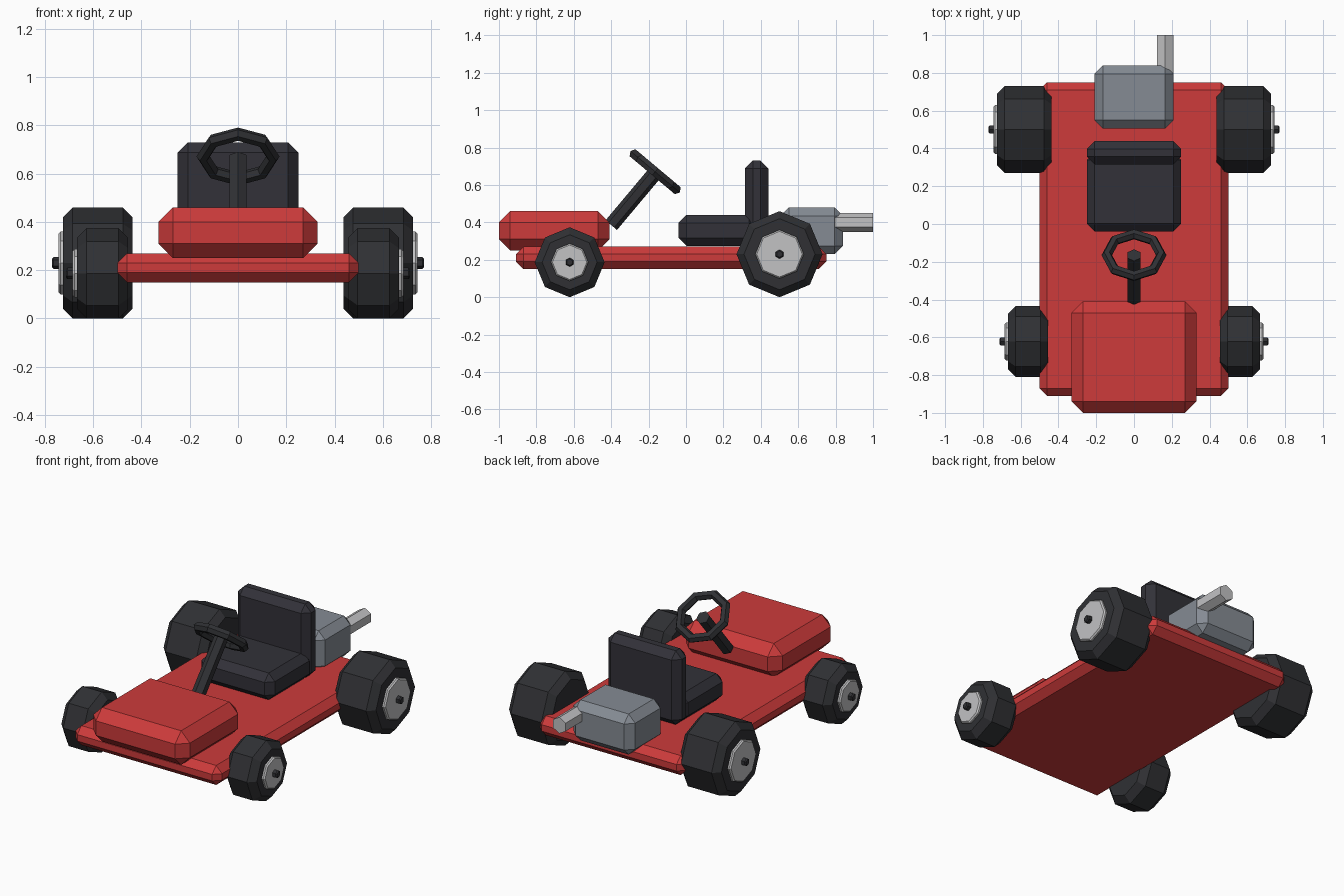
import bpy, bmesh
from math import pi, radians, cos, sin
from mathutils import Matrix

if "Cube" in bpy.data.objects:
    bpy.data.objects.remove(bpy.data.objects["Cube"])


def material(name, rgb):
    mat = bpy.data.materials.new(name)
    mat.use_nodes = True
    mat.diffuse_color = (*rgb, 1)
    mat.node_tree.nodes["Principled BSDF"].inputs["Base Color"].default_value = (*rgb, 1)
    return mat


RED = material("red paint", (0.61, 0.043, 0.043))
RUBBER = material("black rubber", (0.029, 0.03, 0.034))
SEAT = material("seat black", (0.032, 0.031, 0.04))
GREY = material("engine grey", (0.235, 0.26, 0.295))
METAL = material("light metal", (0.54, 0.54, 0.55))


def finish(name, bm, mat):
    bmesh.ops.recalc_face_normals(bm, faces=bm.faces)
    mesh = bpy.data.meshes.new(name)
    bm.to_mesh(mesh)
    bm.free()
    mesh.materials.append(mat)
    obj = bpy.data.objects.new(name, mesh)
    bpy.context.collection.objects.link(obj)
    return obj


def chamfered_box(name, xs, ys, zs, chamfer, mat):
    """Box between the given limits with every edge cut once."""
    bm = bmesh.new()
    bmesh.ops.create_cube(bm, size=1)
    for v in bm.verts:
        for i, (lo, hi) in enumerate((xs, ys, zs)):
            v.co[i] = hi if v.co[i] > 0 else lo
    bmesh.ops.bevel(bm, geom=bm.edges[:], offset=chamfer, segments=1,
                    profile=0.5, affect='EDGES')
    return finish(name, bm, mat)


def turned(name, profile, sides, matrix, mat):
    """Solid with flat sides around local z, from (radius, height) points."""
    bm = bmesh.new()
    rings = []
    for r, h in profile:
        angles = [2 * pi * k / sides + pi / 2 for k in range(sides)]
        rings.append([bm.verts.new((r * cos(a), r * sin(a), h)) for a in angles])
    for a, b in zip(rings, rings[1:]):
        for k in range(sides):
            n = (k + 1) % sides
            bm.faces.new((a[k], a[n], b[n], b[k]))
    bm.faces.new(rings[0])
    bm.faces.new(rings[-1])
    bm.transform(matrix)
    return finish(name, bm, mat)


def chamfered_disc(name, radius, lo, hi, chamfer, sides, matrix, mat):
    profile = [(radius - chamfer, lo), (radius, lo + chamfer),
               (radius, hi - chamfer), (radius - chamfer, hi)]
    return turned(name, profile, sides, matrix, mat)


# Body panels
chamfered_box("chassis", (-0.5, 0.5), (-0.91, 0.75), (0.15, 0.27), 0.04, RED)
chamfered_box("nose", (-0.33, 0.33), (-1.0, -0.41), (0.25, 0.46), 0.06, RED)

# Seat
chamfered_box("seat_base", (-0.25, 0.25), (-0.04, 0.38), (0.275, 0.44), 0.042, SEAT)
chamfered_box("seat_back", (-0.25, 0.25), (0.315, 0.44), (0.275, 0.73), 0.042, SEAT)

# Engine and exhaust
chamfered_box("engine", (-0.21, 0.21), (0.505, 0.84), (0.23, 0.48), 0.045, GREY)
along_y = Matrix.Translation((0.165, 0, 0.4)) @ Matrix.Rotation(-pi / 2, 4, 'X')
turned("exhaust", [(0.05, 0.7), (0.05, 1.0)], 6, along_y, METAL)

# Wheels: tyre, hub and axle nut on each side
wheels = [("front", -0.622, 0.187, 0.455, 0.667, 0.1),
          ("rear", 0.5, 0.23, 0.437, 0.725, 0.13)]
for end, y, radius, inner, outer, hub in wheels:
    for side, s in (("left", 1), ("right", -1)):
        m = (Matrix.Translation((0, y, radius)) @ Matrix.Rotation(s * pi / 2, 4, 'Y')
             @ Matrix.Rotation(pi / 2, 4, 'Z'))
        tag = f"{end}_{side}"
        chamfered_disc(tag + "_tyre", radius, inner, outer, 0.04, 8, m, RUBBER)
        chamfered_disc(tag + "_hub", hub, outer - 0.03, outer + 0.018, 0.008, 8, m, METAL)
        chamfered_disc(tag + "_axle_nut", 0.024, outer, outer + 0.046, 0.007, 6, m, RUBBER)

# Steering column and wheel, leaning back toward the driver
steer = Matrix.Translation((0, -0.165, 0.665)) @ Matrix.Rotation(radians(-40), 4, 'X')
turned("steering_column", [(0.04, -0.365), (0.04, 0.0)], 6, steer, RUBBER)

bm = bmesh.new()
SEGMENTS, TUBE = 8, 6
rim = []
for i in range(SEGMENTS):
    a = 2 * pi * i / SEGMENTS
    ring = []
    for j in range(TUBE):
        t = 2 * pi * j / TUBE
        r = 0.144 + 0.028 * cos(t)
        ring.append(bm.verts.new((r * cos(a), r * sin(a), 0.028 * sin(t))))
    rim.append(ring)
for i in range(SEGMENTS):
    a, b = rim[i], rim[(i + 1) % SEGMENTS]
    for j in range(TUBE):
        n = (j + 1) % TUBE
        bm.faces.new((a[j], b[j], b[n], a[n]))
bm.transform(Matrix.Translation((0, 0, 0.006)) @ steer)
finish("steering_wheel", bm, RUBBER)
